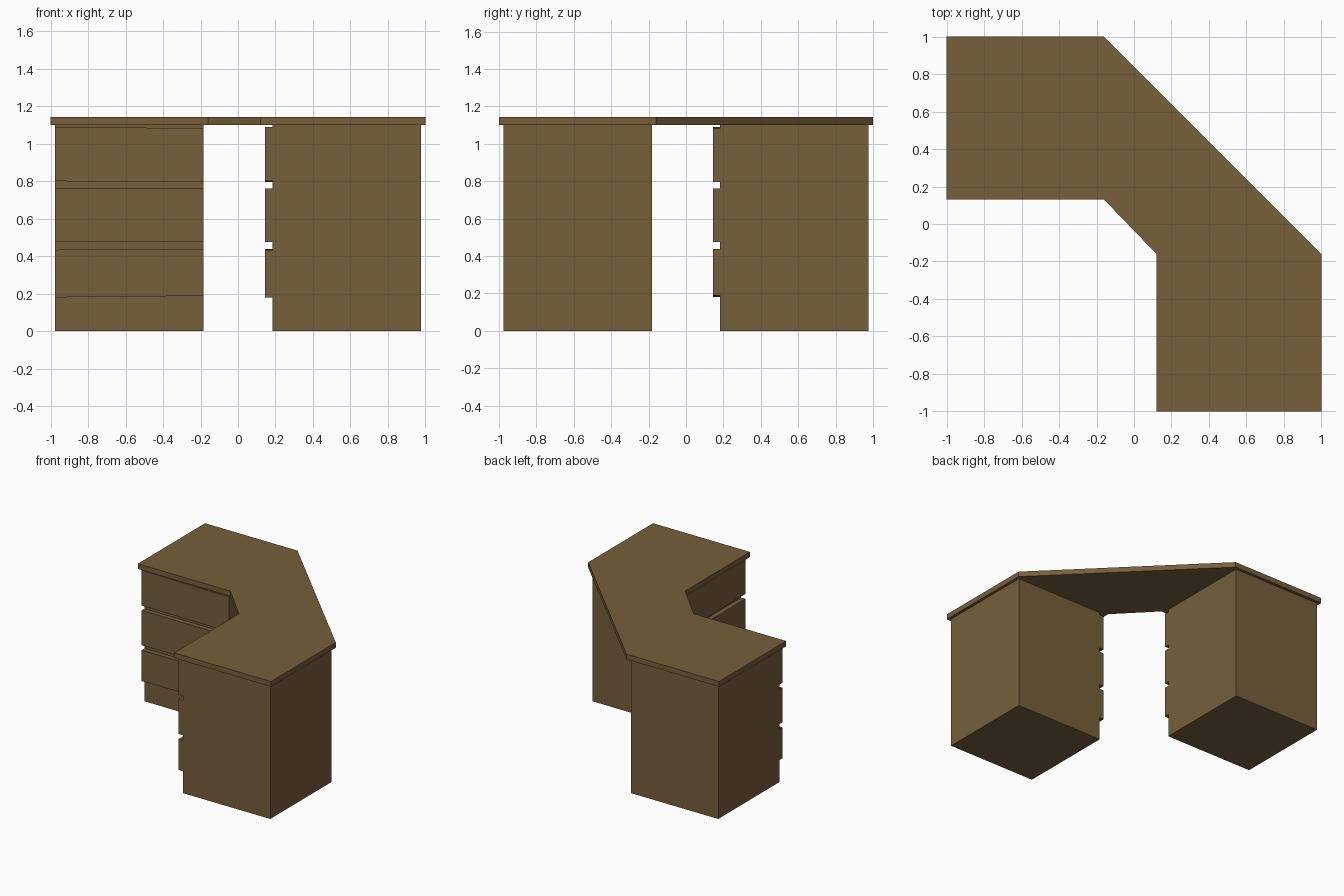
import bpy, bmesh
from mathutils import Vector

if "Cube" in bpy.data.objects:
    bpy.data.objects.remove(bpy.data.objects["Cube"])

wood = bpy.data.materials.new("brown wood")
wood.diffuse_color = (0.18, 0.115, 0.042, 1)
wood.use_nodes = True
wood.node_tree.nodes["Principled BSDF"].inputs["Base Color"].default_value = wood.diffuse_color


def prism(name, outline, extrude, swap=False):
    """Extrude a flat outline; swap mirrors it across the desk's diagonal."""
    bm = bmesh.new()
    face = bm.faces.new([bm.verts.new(p) for p in outline])
    moved = bmesh.ops.extrude_face_region(bm, geom=[face], use_keep_orig=True)["geom"]
    for v in moved:
        if isinstance(v, bmesh.types.BMVert):
            v.co += Vector(extrude)
    if swap:
        for v in bm.verts:
            v.co.x, v.co.y = v.co.y, v.co.x
    bmesh.ops.recalc_face_normals(bm, faces=bm.faces[:])
    mesh = bpy.data.meshes.new(name)
    bm.to_mesh(mesh)
    bm.free()
    mesh.materials.append(wood)
    obj = bpy.data.objects.new(name, mesh)
    bpy.context.collection.objects.link(obj)
    return obj


# Angled corner desktop
TOP = [(-1, 1), (-0.16, 1), (1, -0.16), (1, -1),
       (0.12, -1), (0.12, -0.16), (-0.16, 0.13), (-1, 0.13)]
prism("desktop", [(x, y, 1.10) for x, y in TOP], (0, 0, 0.043))

# Two drawer cabinets, mirrored across the diagonal
X0, X1, BACK, FRONT, FACE = -0.977, -0.183, 0.977, 0.183, 0.145
# Drawer edges: bottom left, bottom right, top right, top left (slightly uneven)
DRAWERS = {"lower": (0.18, 0.188, 0.438, 0.434),
           "middle": (0.475, 0.475, 0.76, 0.76),
           "upper": (0.80, 0.795, 1.082, 1.09)}
for side, swap in (("left", False), ("right", True)):
    prism(side + "_cabinet",
          [(X0, FRONT, 0), (X1, FRONT, 0), (X1, BACK, 0), (X0, BACK, 0)],
          (0, 0, 1.10), swap)
    for level, (a, b, c, d) in DRAWERS.items():
        prism(f"{side}_{level}_drawer",
              [(X0, FACE, a), (X1, FACE, b), (X1, FACE, c), (X0, FACE, d)],
              (0, FRONT - FACE, 0), swap)
